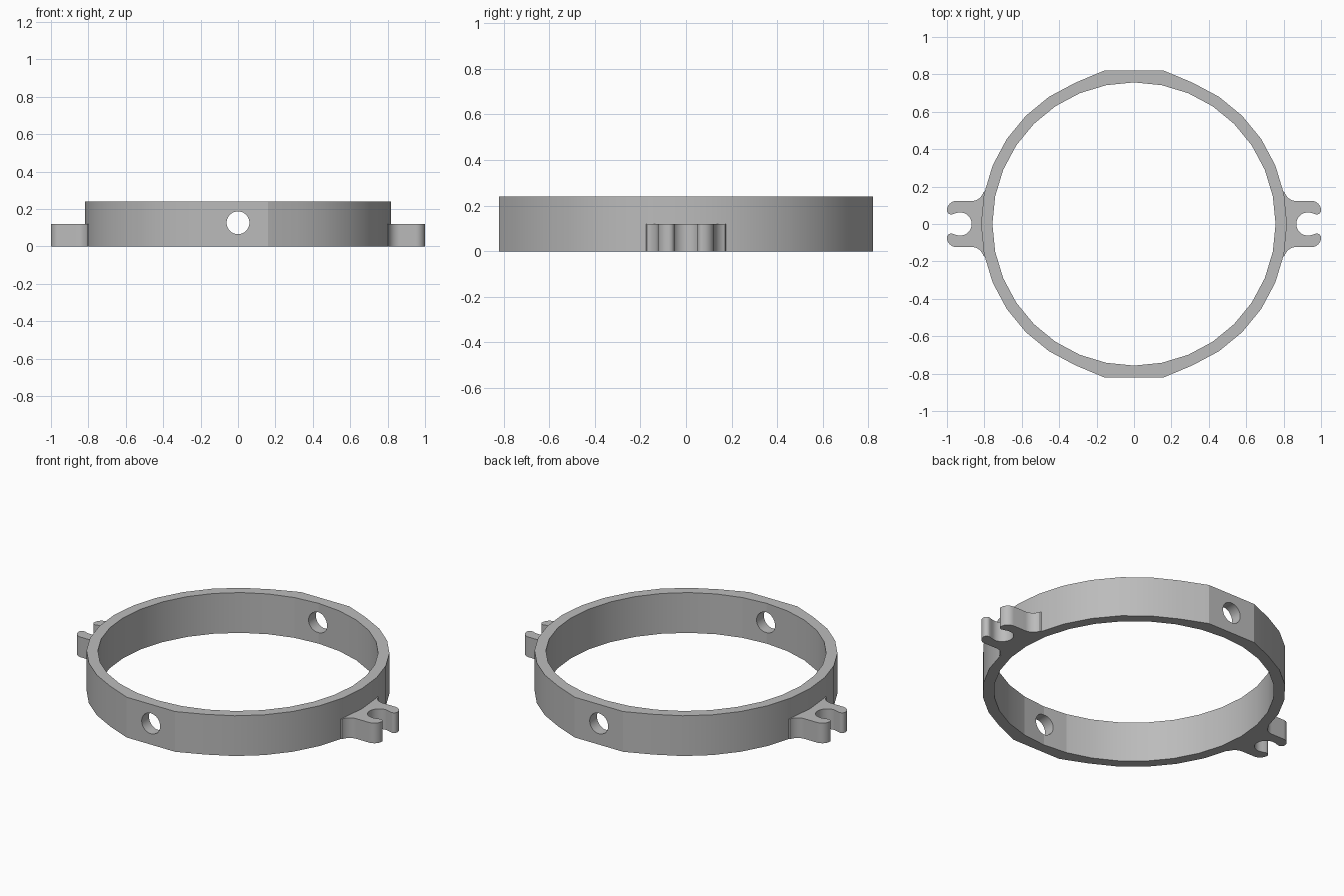
import bpy, bmesh, math
from math import sin, cos, pi

cube = bpy.data.objects.get("Cube")
if cube:
    bpy.data.objects.remove(cube, do_unlink=True)

grey = bpy.data.materials.new("mid grey")
grey.use_nodes = True
grey.diffuse_color = (0.5, 0.5, 0.5, 1)
grey.node_tree.nodes["Principled BSDF"].inputs["Base Color"].default_value = (0.5, 0.5, 0.5, 1)

SEGMENTS, OUTER, INNER = 32, 0.818, 0.757
HEIGHT, LUG_HEIGHT = 0.24, 0.12
PAD_HALF, PAD_Y = 0.16, 0.82
HOLE_R, HOLE_Z = 0.061, 0.126


def make_object(name, bm):
    bmesh.ops.recalc_face_normals(bm, faces=bm.faces)
    mesh = bpy.data.meshes.new(name)
    bm.to_mesh(mesh)
    bm.free()
    mesh.materials.append(grey)
    obj = bpy.data.objects.new(name, mesh)
    bpy.context.collection.objects.link(obj)
    return obj


def activate(obj):
    bpy.ops.object.select_all(action='DESELECT')
    obj.select_set(True)
    bpy.context.view_layer.objects.active = obj


def smooth(obj):
    activate(obj)
    bpy.ops.object.shade_smooth_by_angle(angle=math.radians(30))


def arc(cx, cy, r, start, end, n):
    angles = [math.radians(start + (end - start) * i / n) for i in range(n + 1)]
    return [(cx + r * cos(a), cy + r * sin(a)) for a in angles]


# Ring: faceted band whose front and back facets are pulled out into flat pads
def outer_point(i):
    a = 2 * pi * i / SEGMENTS
    x, y = OUTER * cos(a), OUTER * sin(a)
    if abs(x) < PAD_HALF + 0.01:
        y = math.copysign(PAD_Y, y)
    return x, y


bm = bmesh.new()
loops = []
for i in range(SEGMENTS):
    a = 2 * pi * i / SEGMENTS
    ox, oy = outer_point(i)
    ix, iy = INNER * cos(a), INNER * sin(a)
    loops.append([bm.verts.new(p) for p in (
        (ox, oy, 0), (ox, oy, HEIGHT), (ix, iy, HEIGHT), (ix, iy, 0))])
for i in range(SEGMENTS):
    a, b = loops[i], loops[(i + 1) % SEGMENTS]
    for k in range(4):
        bm.faces.new((a[k], b[k], b[(k + 1) % 4], a[(k + 1) % 4]))
ring = make_object("ring", bm)

# Screw holes through the front and back pads
bpy.ops.mesh.primitive_cylinder_add(vertices=32, radius=HOLE_R, depth=2.2,
                                    location=(0, 0, HOLE_Z), rotation=(pi / 2, 0, 0))
cutter = bpy.context.object
cutter.name = "hole_cutter"
cutter.data.materials.append(grey)
mod = ring.modifiers.new("holes", 'BOOLEAN')
mod.operation = 'DIFFERENCE'
mod.solver = 'EXACT'
mod.object = cutter
activate(ring)
bpy.ops.object.modifier_apply(modifier=mod.name)
bpy.data.objects.remove(cutter, do_unlink=True)
smooth(ring)
for face in ring.data.polygons:
    if abs(face.center.x) < PAD_HALF and abs(face.normal.y) > 0.9:
        face.use_smooth = False

# Lugs: open slotted ears with filleted roots and rounded, slightly hooked tips
half = [(OUTER, 0), outer_point(1), (0.798, 0.175)]
half += arc(0.868, 0.188, 0.065, 195, 270, 8)
half += arc(0.95, 0.073, 0.05, 90, 0, 8)
half += arc(0.978, 0.073, 0.022, 0, -100, 6)
half += [(0.955, 0.057), (0.94, 0.061)]
half += arc(0.93, 0, 0.062, 90, 180, 10)
outline = half + [(x, -y) for x, y in reversed(half[1:-1])]


def lug(name, side):
    bm = bmesh.new()
    base = bm.faces.new([bm.verts.new((side * x, y, 0)) for x, y in outline])
    top = bmesh.ops.extrude_face_region(bm, geom=[base], use_keep_orig=True)
    verts = [v for v in top["geom"] if isinstance(v, bmesh.types.BMVert)]
    bmesh.ops.translate(bm, verts=verts, vec=(0, 0, LUG_HEIGHT))
    smooth(make_object(name, bm))


lug("left_lug", 1)
lug("right_lug", -1)
